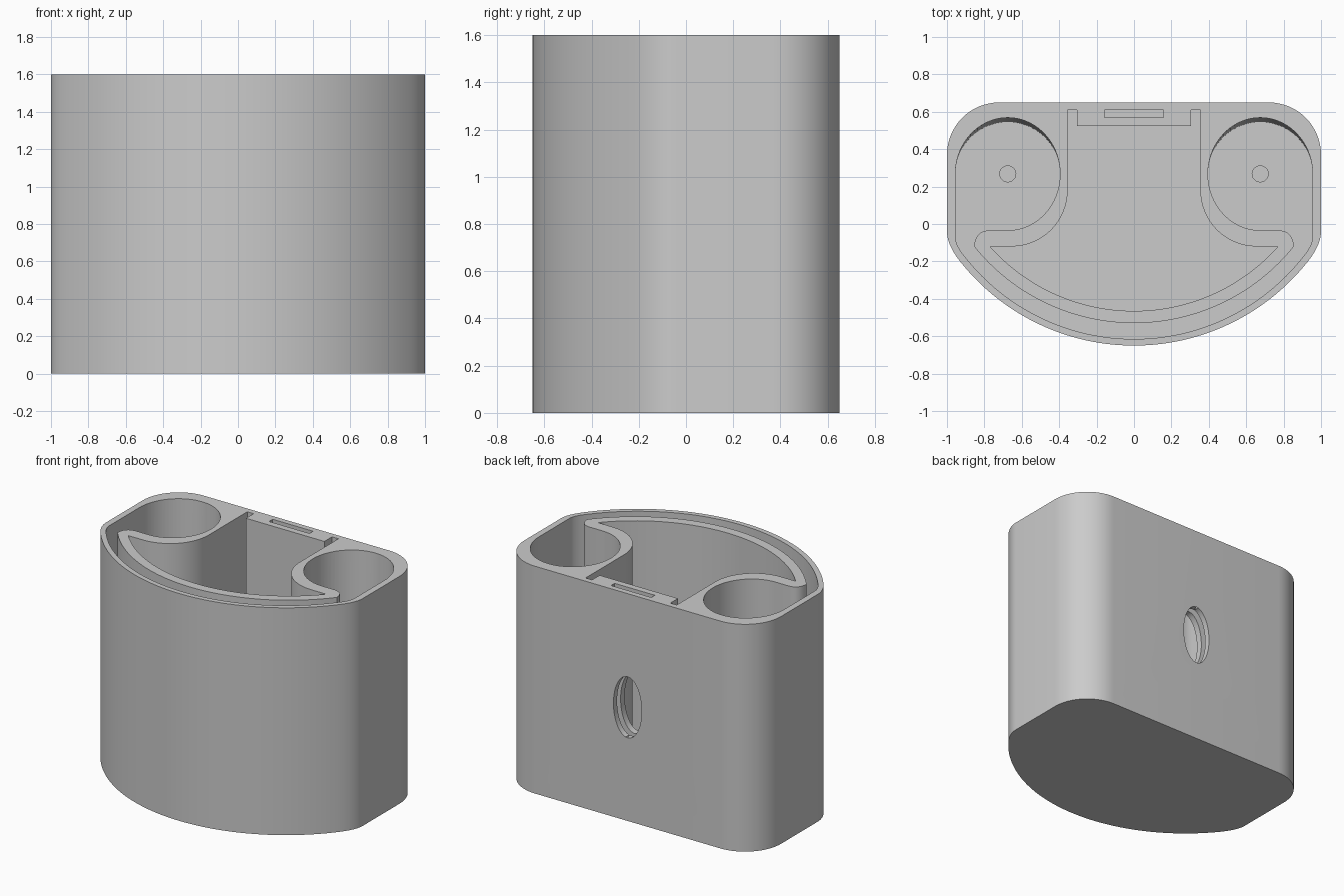
import bpy, bmesh, math
from mathutils import Matrix

if "Cube" in bpy.data.objects:
    bpy.data.objects.remove(bpy.data.objects["Cube"])

H, FLOOR = 1.6, 0.08


def ellipse(cx, cy, rx, ry, a0, a1, n=16):
    """Points on an ellipse from angle a0 to a1 in degrees."""
    pts = []
    for i in range(n + 1):
        a = math.radians(a0 + (a1 - a0) * i / n)
        pts.append((cx + rx * math.cos(a), cy + ry * math.sin(a)))
    return pts


def bend(p, c, q, n=6):
    """Quadratic curve from p to q pulled towards c."""
    pts = []
    for i in range(n + 1):
        t = i / n
        pts.append(tuple((1 - t) ** 2 * p[k] + 2 * t * (1 - t) * c[k] + t * t * q[k] for k in (0, 1)))
    return pts


def bow(x, y, y_mid, n=24):
    """Shallow front arc from (x, y) to (0, y_mid)."""
    sag = y - y_mid
    r = (x * x + sag * sag) / (2 * sag)
    a = math.asin(x / r)
    return [(r * math.sin(a * (1 - i / n)), y_mid + r - r * math.cos(a * (1 - i / n))) for i in range(n + 1)]


def mirrored(half):
    """Close a right-hand half profile by mirroring, dropping repeated points."""
    full = half + [(-x, y) for x, y in reversed(half)]
    out = []
    for p in full:
        if not out or math.dist(p, out[-1]) > 1e-4:
            out.append(p)
    if math.dist(out[0], out[-1]) < 1e-4:
        out.pop()
    return out


def prism(name, low, z0, z1, high=None, matrix=None):
    """Solid between a lower and an upper profile."""
    bm = bmesh.new()
    a = [bm.verts.new((x, y, z0)) for x, y in low]
    b = [bm.verts.new((x, y, z1)) for x, y in (high or low)]
    bm.faces.new(a)
    bm.faces.new(b)
    for i in range(len(a)):
        j = (i + 1) % len(a)
        bm.faces.new((a[i], a[j], b[j], b[i]))
    if matrix:
        bm.transform(matrix)
    bmesh.ops.recalc_face_normals(bm, faces=bm.faces)
    mesh = bpy.data.meshes.new(name)
    bm.to_mesh(mesh)
    bm.free()
    obj = bpy.data.objects.new(name, mesh)
    bpy.context.collection.objects.link(obj)
    return obj


# Outer body: flat rounded back and bowed front
body = prism("holder_body", mirrored(
    [(0, .65)] + ellipse(.72, .37, .28, .28, 90, 0)
    + bend((1, -.04), (1, -.112), (.93, -.2)) + bow(.93, -.2, -.65, 40)), 0, H)

# Twin wells joined by the narrow front channel, drafted at the back
channel = mirrored(
    bow(.90, -.18, -.615)[::-1] + bend((.9, -.18), (.955, -.115), (.955, -.07))
    + ellipse(.675, .268, .28, .302, 0, 270, 54)
    + bend((.78, -.034), (.85, -.04), (.855, -.12)) + bow(.855, -.12, -.53))
channel_low = [(x, .268 + (y - .268) * .92 if y > .268 else y) for x, y in channel]
cutters = [prism("channel_cutter", channel_low, FLOOR, H + .1, channel)]

# Central pocket with two notches beside the back block
cutters.append(prism("pocket_cutter", mirrored(
    [(0, .525), (.305, .525), (.305, .61), (.355, .61)]
    + ellipse(.655, .18, .3, .3, 180, 270) + bow(.77, -.12, -.465)), FLOOR, H + .1))

# Slot in the back wall
cutters.append(prism("slot_cutter", mirrored([(0, .57), (.157, .57), (.157, .61), (0, .61)]),
                     .55, H + .1))

# Oval opening through the back wall
cutters.append(prism("opening_cutter", ellipse(0, 0, .11, .215, 0, 360, 48)[:-1], -.75, -.45,
                     matrix=Matrix.Translation((0, 0, .8)) @ Matrix.Rotation(math.pi / 2, 4, 'X')))

# Small drill holes in the well floors
for s in (-1, 1):
    cutters.append(prism("drill_cutter", ellipse(s * .675, .268, .043, .043, 0, 360, 24)[:-1],
                         .03, FLOOR + .1))

bpy.context.view_layer.objects.active = body
body.select_set(True)
for c in cutters:
    c.hide_render = True
    mod = body.modifiers.new(c.name, 'BOOLEAN')
    mod.operation, mod.solver, mod.object = 'DIFFERENCE', 'EXACT', c
    bpy.ops.object.modifier_apply(modifier=mod.name)
for c in cutters:
    bpy.data.objects.remove(c)

# Plain grey finish
grey = bpy.data.materials.new("light_grey")
grey.diffuse_color = (.6, .6, .6, 1)
grey.use_nodes = True
grey.node_tree.nodes["Principled BSDF"].inputs["Base Color"].default_value = grey.diffuse_color
body.data.materials.clear()
body.data.materials.append(grey)
bpy.ops.object.shade_smooth_by_angle(angle=math.radians(30))
